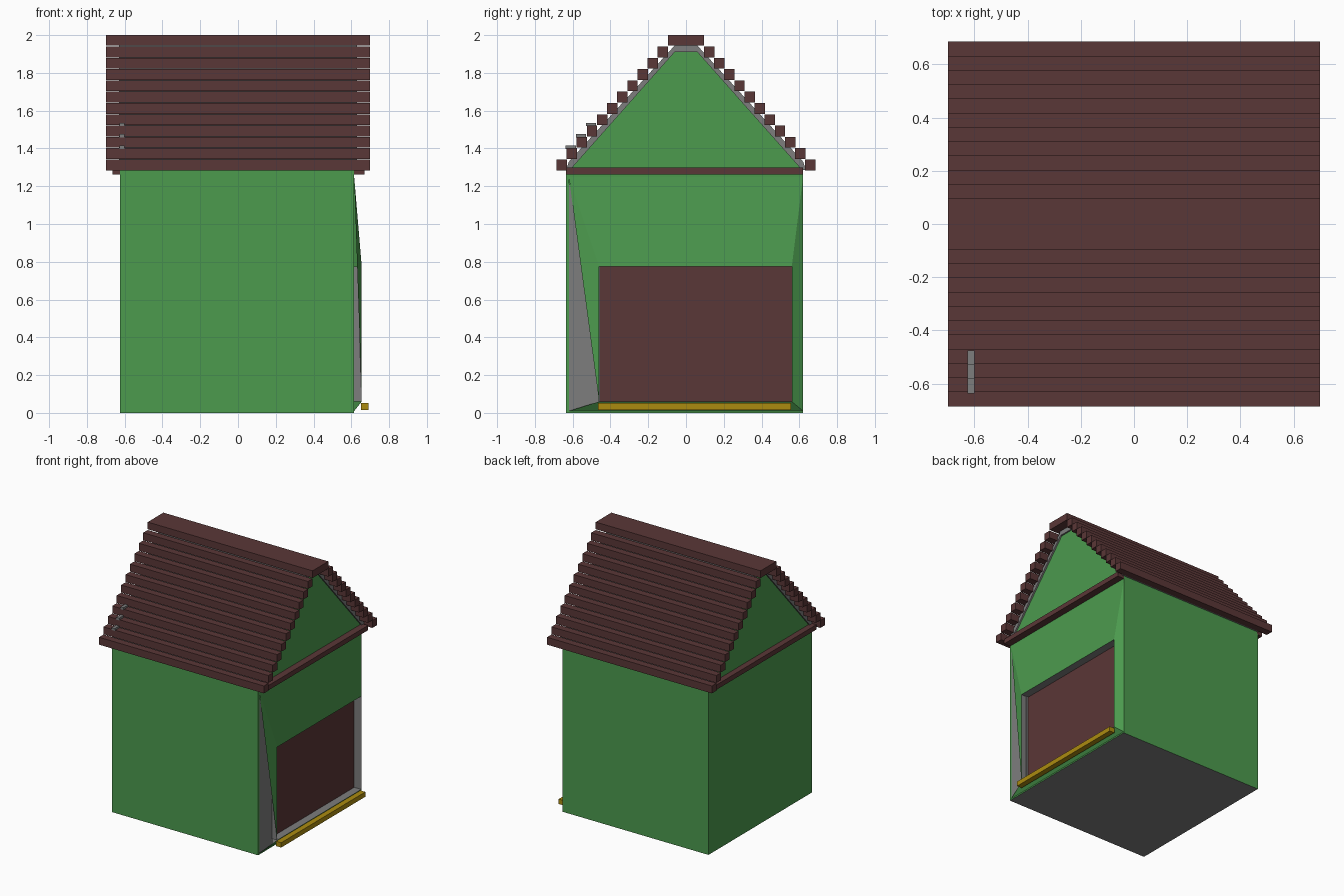
import bpy, bmesh

if "Cube" in bpy.data.objects:
    bpy.data.objects.remove(bpy.data.objects["Cube"])


def material(name, rgb):
    m = bpy.data.materials.new(name)
    m.diffuse_color = (*rgb, 1)
    m.use_nodes = True
    m.node_tree.nodes["Principled BSDF"].inputs["Base Color"].default_value = m.diffuse_color
    return m


GREEN = material("green paint", (0.072, 0.325, 0.076))
BROWN = material("brown wood", (0.102, 0.038, 0.038))
GREY = material("grey lining", (0.205, 0.205, 0.205))
YELLOW = material("yellow sill", (0.41, 0.26, 0.005))


def finish(name, bm, mats):
    me = bpy.data.meshes.new(name)
    bm.to_mesh(me)
    bm.free()
    for m in mats:
        me.materials.append(m)
    ob = bpy.data.objects.new(name, me)
    bpy.context.collection.objects.link(ob)
    return ob


def box(name, mat, x, y, z):
    bm = bmesh.new()
    bmesh.ops.create_cube(bm, size=1)
    for v in bm.verts:
        for i, (a, b) in enumerate((x, y, z)):
            v.co[i] = (a + b) / 2 + v.co[i] * (b - a)
    return finish(name, bm, [mat])


def prism(name, mat, profile, x0, x1):
    """Extrude a (y, z) profile along x."""
    bm = bmesh.new()
    a = [bm.verts.new((x0, y, z)) for y, z in profile]
    b = [bm.verts.new((x1, y, z)) for y, z in profile]
    bm.faces.new(a)
    bm.faces.new(b)
    n = len(a)
    for i in range(n):
        bm.faces.new((a[i], a[(i + 1) % n], b[(i + 1) % n], b[i]))
    bmesh.ops.recalc_face_normals(bm, faces=bm.faces)
    return finish(name, bm, [mat])


def rect(x, y0, y1, z0, z1):
    return [(x, y0, z0), (x, y1, z0), (x, y1, z1), (x, y0, z1)]


# House body: open at the right end, where the wall bulges out to a doorway
left = rect(-0.625, -0.635, 0.62, 0, 1.285)
right = rect(0.615, -0.635, 0.62, 0, 1.285)
rim = rect(0.615, -0.62, 0.62, 0.01, 1.25)
frame = rect(0.655, -0.46, 0.56, 0.06, 0.775)
inner = rect(0.59, -0.46, 0.56, 0.06, 0.775)
bm = bmesh.new()
rings = [[bm.verts.new(p) for p in ring] for ring in (left, right, rim, frame, inner)]
bm.faces.new(rings[0][::-1])
for k in range(4):
    a, b = rings[k], rings[k + 1]
    for i in range(4):
        j = (i + 1) % 4
        if k == 2 and i == 3:
            # split side panel: only the upper triangle is present
            bm.faces.new((a[3], b[0], b[3]))
            continue
        f = bm.faces.new((a[i], a[j], b[j], b[i]))
        if k == 3 or (k == 0 and i == 0):
            f.material_index = 1
bmesh.ops.recalc_face_normals(bm, faces=bm.faces)
finish("house_body", bm, [GREEN, GREY])

# Grey backing seen through the open corner panel
prism("corner_backing", GREY, [(-0.62, 0.01), (-0.455, 0.01), (-0.455, 0.8), (-0.62, 1.22)],
      0.60, 0.612)
box("doorway_jamb", GREY, (0.60, 0.654), (-0.463, -0.46), (0.06, 0.77))

# Door and sill
box("door", BROWN, (0.58, 0.595), (-0.46, 0.56), (0.06, 0.775))
box("door_sill", YELLOW, (0.65, 0.692), (-0.465, 0.557), (0.015, 0.052))

# Gable and roof lining
gable = [(-0.615, 1.285), (-0.06, 1.91), (0.06, 1.91), (0.615, 1.285)]
prism("gable", GREEN, gable, -0.618, 0.618)
lining = [(-0.635, 1.285), (-0.62, 1.33), (-0.06, 1.945), (0.06, 1.945), (0.62, 1.33), (0.635, 1.285)]
prism("roof_lining", GREY, lining + gable[::-1], -0.63, 0.63)

# Trim boards below each gable
box("gable_trim_right", BROWN, (0.612, 0.67), (-0.635, 0.62), (1.263, 1.3))
box("gable_trim_left", BROWN, (-0.665, -0.62), (-0.635, 0.62), (1.263, 1.3))

# Stepped roof planks on both slopes, and the ridge board
for side, s in (("front", -1), ("back", 1)):
    for i in range(11):
        y = s * (0.658 - 0.0535 * i)
        z = 1.313 + 0.0598 * i
        box(f"roof_plank_{side}_{i + 1}", BROWN, (-0.7, 0.7),
            (y - 0.0275, y + 0.0275), (z - 0.0285, z + 0.0285))
box("ridge_board", BROWN, (-0.7, 0.7), (-0.095, 0.095), (1.945, 2.0))

# Small grey lining tips showing between the lower front planks
for i in range(3):
    y, z = -0.591 + 0.0535 * i, 1.408 + 0.0598 * i
    box(f"lining_tip_{i + 1}", GREY, (-0.627, -0.6), (y - 0.046, y + 0.008), (z - 0.01, z + 0.008))
